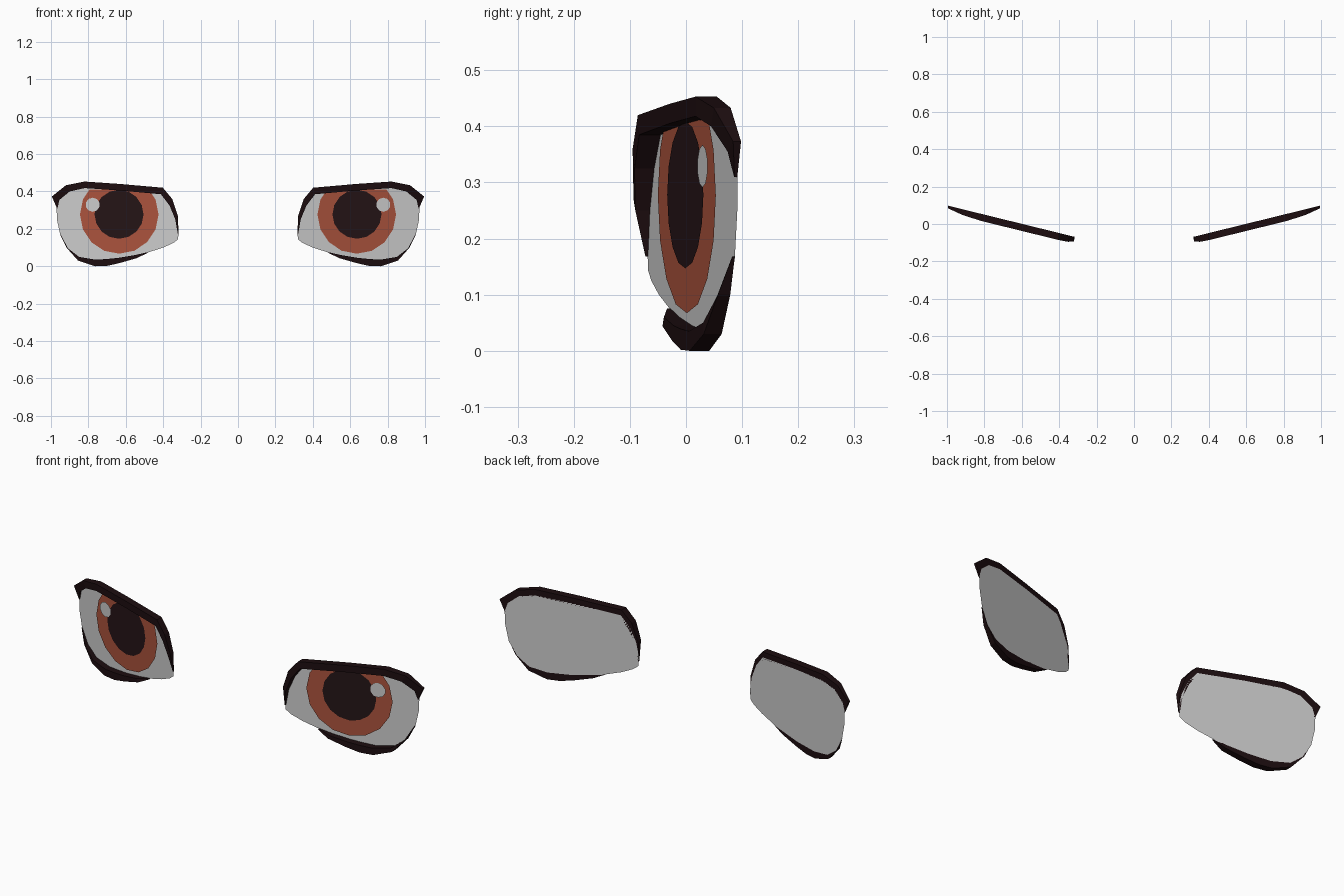
import bpy, bmesh, math
from mathutils import Vector

if "Cube" in bpy.data.objects:
    bpy.data.objects.remove(bpy.data.objects["Cube"])


def material(name, rgb):
    m = bpy.data.materials.new(name)
    m.diffuse_color = (*rgb, 1)
    m.use_nodes = True
    m.node_tree.nodes["Principled BSDF"].inputs["Base Color"].default_value = m.diffuse_color
    return m


LASH = material("lash_dark", (0.012, 0.004, 0.005))
IRIS = material("iris_brown", (0.40, 0.085, 0.045))
PUPIL = material("pupil_dark", (0.018, 0.007, 0.008))


def on_eye(x, z, lift=0.0):
    """Point on the slanted eye plane, lifted towards the front."""
    return Vector((x, -0.068 + 0.246 * (x - 0.32) - lift, z))


def finish(name, bm, mat=None):
    me = bpy.data.meshes.new(name)
    bm.to_mesh(me)
    bm.free()
    ob = bpy.data.objects.new(name, me)
    bpy.context.collection.objects.link(ob)
    if mat:
        me.materials.append(mat)
    mod = ob.modifiers.new("Mirror", 'MIRROR')
    mod.use_clip = False
    mod.use_mirror_merge = False
    return ob


def plate(name, pts, lift, mat=None, top=None):
    """Flat facing plate, optionally cut off at height top."""
    bm = bmesh.new()
    bm.faces.new([bm.verts.new(on_eye(x, z, lift)) for x, z in pts])
    if top is not None:
        bmesh.ops.bisect_plane(bm, geom=bm.verts[:] + bm.edges[:] + bm.faces[:],
                               plane_co=(0, 0, top), plane_no=(0, 0, 1), clear_outer=True)
    return finish(name, bm, mat)


def circle(cx, cz, r, n):
    return [(cx + r * math.sin(2 * math.pi * i / n), cz - r * math.cos(2 * math.pi * i / n))
            for i in range(n)]


def lid(name, rows):
    """Tapered strip: rows of outer x, z, inner x, z and depth."""
    bm = bmesh.new()
    rings = []
    for ox, oz, ix, iz, d in rows:
        rings.append([bm.verts.new(p) for p in (
            on_eye(ox, oz), on_eye(ox, oz, d), on_eye(ix, iz, d), on_eye(ix, iz))])
    for a, b in zip(rings, rings[1:]):
        for i in range(4):
            j = (i + 1) % 4
            bm.faces.new((a[i], a[j], b[j], b[i]))
    bm.faces.new(rings[0])
    bm.faces.new(rings[-1][::-1])
    bmesh.ops.recalc_face_normals(bm, faces=bm.faces[:])
    return finish(name, bm, LASH)


# White of the eye
plate("eye_white", [
    (0.32, 0.145), (0.345, 0.125), (0.40, 0.10), (0.50, 0.068), (0.64, 0.043),
    (0.76, 0.035), (0.85, 0.05), (0.91, 0.095), (0.95, 0.165), (0.968, 0.25),
    (0.97, 0.315), (0.955, 0.36), (0.90, 0.405), (0.82, 0.422), (0.63, 0.412),
    (0.405, 0.392), (0.36, 0.335), (0.33, 0.265), (0.318, 0.20)], 0.0)

# Iris, pupil and highlight
plate("iris", circle(0.635, 0.277, 0.21, 16), 0.008, IRIS, top=0.411)
plate("pupil", circle(0.636, 0.278, 0.131, 16), 0.011, PUPIL)
plate("highlight", circle(0.777, 0.329, 0.038, 10), 0.015)

# Upper and lower lids
lid("upper_lid", [
    (0.317, 0.17, 0.321, 0.168, 0.004), (0.322, 0.27, 0.335, 0.25, 0.026),
    (0.352, 0.36, 0.366, 0.325, 0.035), (0.402, 0.42, 0.412, 0.385, 0.038),
    (0.63, 0.44, 0.63, 0.405, 0.038), (0.82, 0.453, 0.82, 0.418, 0.038),
    (0.92, 0.433, 0.90, 0.40, 0.030), (0.995, 0.373, 0.955, 0.355, 0.014),
    (0.968, 0.31, 0.965, 0.31, 0.005)])
lid("lower_lid", [
    (0.48, 0.073, 0.485, 0.075, 0.006), (0.54, 0.044, 0.55, 0.060, 0.028),
    (0.63, 0.018, 0.64, 0.045, 0.033), (0.70, 0.002, 0.70, 0.039, 0.035),
    (0.765, 0.0, 0.76, 0.035, 0.035), (0.855, 0.03, 0.85, 0.05, 0.032),
    (0.917, 0.10, 0.91, 0.097, 0.022), (0.95, 0.168, 0.947, 0.168, 0.004)])
